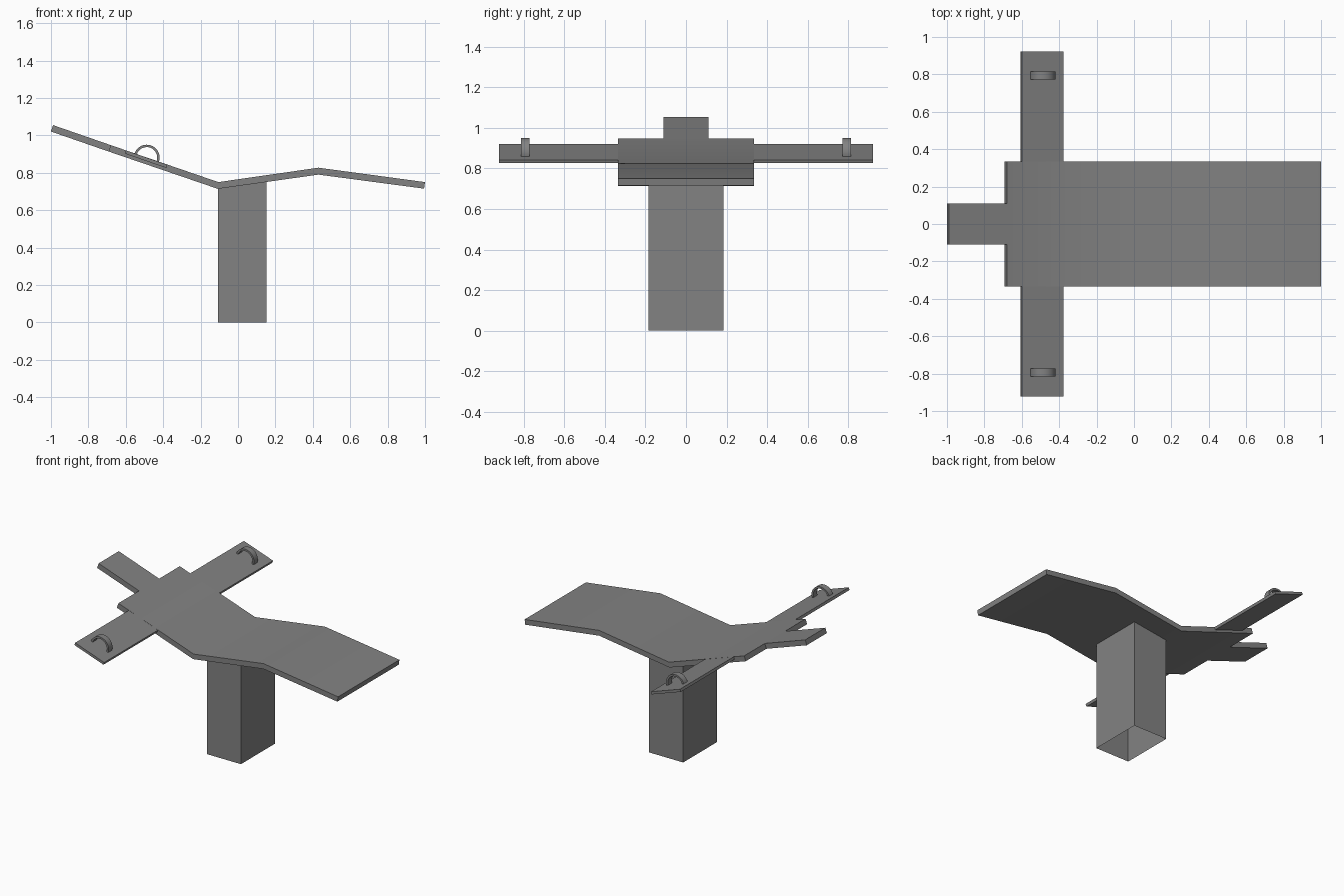
import bpy, bmesh, math

if "Cube" in bpy.data.objects:
    bpy.data.objects.remove(bpy.data.objects["Cube"])

SLOPE = math.atan2(0.305, 0.88)          # tilt of the backrest
UX, UZ = math.cos(SLOPE), math.sin(SLOPE)

# Dark grey used on every part
grey = bpy.data.materials.new("dark_grey")
grey.diffuse_color = (0.225, 0.225, 0.225, 1)
grey.use_nodes = True
grey.node_tree.nodes["Principled BSDF"].inputs["Base Color"].default_value = grey.diffuse_color


def make_object(name, bm):
    bmesh.ops.recalc_face_normals(bm, faces=bm.faces)
    me = bpy.data.meshes.new(name)
    bm.to_mesh(me)
    bm.free()
    me.materials.append(grey)
    ob = bpy.data.objects.new(name, me)
    bpy.context.collection.objects.link(ob)
    return ob


def smooth(ob):
    bpy.ops.object.select_all(action='DESELECT')
    ob.select_set(True)
    bpy.context.view_layer.objects.active = ob
    bpy.ops.object.shade_smooth_by_angle(angle=math.radians(30))


def strip_prism(name, top, bottom, y0, y1, open_start=False, open_ends=False):
    """Band between matching top and bottom (x, z) lines, spanning y0..y1."""
    bm = bmesh.new()
    rings = []
    for (tx, tz), (bx, bz) in zip(top, bottom):
        rings.append([bm.verts.new(c) for c in
                      ((tx, y0, tz), (tx, y1, tz), (bx, y1, bz), (bx, y0, bz))])
    for a, b in zip(rings, rings[1:]):
        for i in range(4):
            j = (i + 1) % 4
            bm.faces.new((a[i], a[j], b[j], b[i]))
    if not (open_start or open_ends):
        bm.faces.new(rings[0])
    if not open_ends:
        bm.faces.new(rings[-1])
    return make_object(name, bm)


def on_back(x, depth=0.0):
    """Point on the backrest's upper surface, pushed in by depth."""
    z = 0.75 + (-0.11 - x) * math.tan(SLOPE)
    return (x - UZ * depth, z - UX * depth)


T = 0.036

# Folded table top: backrest, seat and leg section, softly shaded over the bends
smooth(strip_prism("table_top",
                   [on_back(-0.68), (-0.105, 0.75), (0.43, 0.827), (1.0, 0.75)],
                   [on_back(-0.68, T), (-0.108, 0.714), (0.43, 0.79), (0.995, 0.715)],
                   -0.335, 0.335))

# Narrow headrest
strip_prism("headrest",
            [on_back(-0.68), on_back(-0.989)],
            [on_back(-0.68, T), on_back(-0.989, T)],
            -0.11, 0.11, open_start=True)

# Hollow pedestal, open underneath, following the sloped seat underside
strip_prism("pedestal",
            [(-0.108, 0), (-0.108, 0.716)],
            [(0.152, 0), (0.152, 0.752)],
            -0.185, 0.185, open_ends=True)

for side, s in (("left", 1), ("right", -1)):
    # Thin arm board, flush with the backrest
    y0, y1 = sorted((s * 0.335, s * 0.922))
    strip_prism(side + "_arm_board",
                [on_back(-0.60), on_back(-0.378)],
                [on_back(-0.60, 0.018), on_back(-0.378, 0.018)], y0, y1)

    # Wrist strap: half ring standing on the board
    cx, cz = on_back(-0.488)
    angles = [math.pi * i / 16 - SLOPE for i in range(17)]
    arc = lambda r: [(cx + r * math.cos(a), cz + r * math.sin(a)) for a in angles]
    y0, y1 = sorted((s * 0.773, s * 0.815))
    smooth(strip_prism(side + "_wrist_strap", arc(0.069), arc(0.056), y0, y1))
